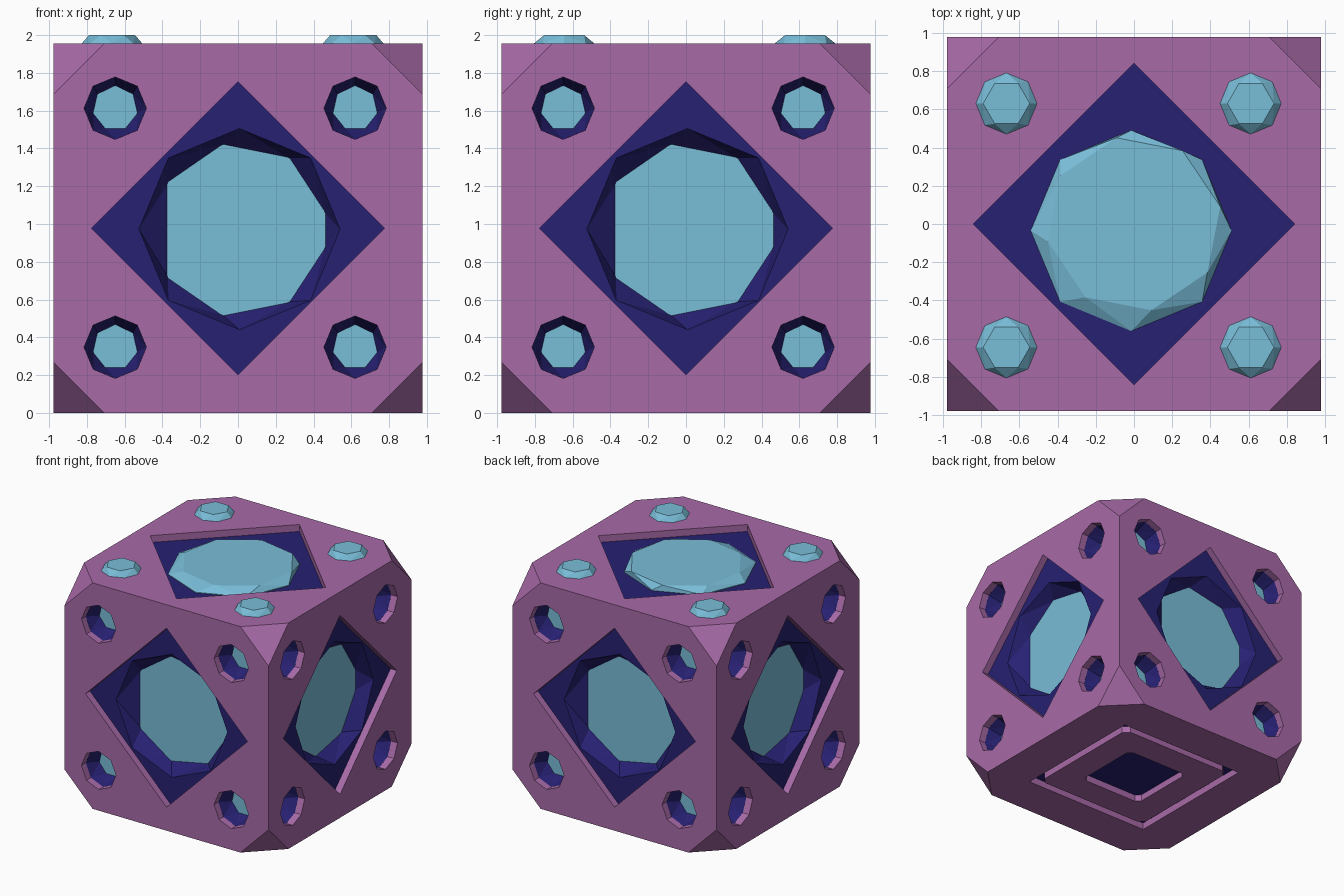
import bpy, bmesh
from math import pi, sin, cos
from mathutils import Matrix, Vector

if "Cube" in bpy.data.objects:
    bpy.data.objects.remove(bpy.data.objects["Cube"])

H, FLOOR, CORE = 0.978, 0.918, 0.80     # half sizes of shell, inner block, core
UP = Matrix.Translation((0, 0, H))


def material(name, rgb):
    m = bpy.data.materials.new(name)
    m.diffuse_color = (*rgb, 1)
    m.use_nodes = True
    m.node_tree.nodes["Principled BSDF"].inputs["Base Color"].default_value = m.diffuse_color
    return m


PURPLE = material("purple", (0.39, 0.145, 0.39))
NAVY = material("navy", (0.02, 0.015, 0.17))
SKY = material("sky_blue", (0.19, 0.51, 0.69))


def add_hulls(name, hulls, mat=None):
    """One object made of several convex pieces, each given as points."""
    bm = bmesh.new()
    for pts in hulls:
        part = bmesh.new()
        for p in pts:
            part.verts.new(p)
        res = bmesh.ops.convex_hull(part, input=part.verts)
        loose = [v for v in part.verts if not v.link_faces]
        bmesh.ops.delete(part, geom=loose, context='VERTS')
        bmesh.ops.dissolve_limit(part, angle_limit=0.005, verts=part.verts, edges=part.edges)
        bmesh.ops.recalc_face_normals(part, faces=part.faces)
        tmp = bpy.data.meshes.new("tmp")
        part.to_mesh(tmp)
        part.free()
        bm.from_mesh(tmp)
        bpy.data.meshes.remove(tmp)
    me = bpy.data.meshes.new(name)
    bm.to_mesh(me)
    bm.free()
    if mat:
        me.materials.append(mat)
    ob = bpy.data.objects.new(name, me)
    bpy.context.collection.objects.link(ob)
    return ob


def cut(ob, hulls):
    cutter = add_hulls("cutter", hulls)
    mod = ob.modifiers.new("cut", 'BOOLEAN')
    mod.operation, mod.solver, mod.object = 'DIFFERENCE', 'EXACT', cutter
    bpy.context.view_layer.objects.active = ob
    bpy.ops.object.modifier_apply(modifier=mod.name)
    bpy.data.objects.remove(cutter)


def ngon(n, r, u=0, v=0, turn=pi / 2):
    return [(u + r * cos(turn + 2 * pi * i / n), v + r * sin(turn + 2 * pi * i / n)) for i in range(n)]


def cut_square(h, c):
    return [p for s in (1, -1) for t in (1, -1) for p in ((s * h, t * (h - c)), (s * (h - c), t * h))]


def layers(frame, *levels):
    """Points for outlines (u, v) stacked at distances w on a face."""
    return [frame @ Vector((u, v, w)) for outline, w in levels for u, v in outline]


def block(h, c):
    """Cube with its eight corners cut off."""
    pts = []
    for x in (1, -1):
        for y in (1, -1):
            for z in (1, -1):
                for k in range(3):
                    p = [x * h, y * h, z * h]
                    p[k] *= (h - c) / h
                    pts.append(UP @ Vector(p))
    return pts


# Face frames: u right, v up, w outward
front = Matrix(((1, 0, 0, 0), (0, 0, -1, 0), (0, 1, 0, 0), (0, 0, 0, 1)))
sides = [UP @ Matrix.Rotation(i * pi / 2, 4, 'Z') @ front for i in range(4)]
top = UP
bottom = UP @ Matrix.Rotation(pi, 4, 'X')

spots = [(u, v) for u in (-0.65, 0.62) for v in (-0.63, 0.635)]
bowl_rim = ngon(8, 0.533, 0.008, -0.005)
bowl_base = [(-.08, .44), (.27, .37), (.46, .08), (.46, -.1), (.27, -.39), (-.08, -.46), (-.37, -.26), (-.37, .24)]

# Outer shell with square windows and round holes
windows, hollows = [], []
for f in sides:
    windows.append(layers(f, (ngon(4, 0.775), 0.88), (ngon(4, 0.775), 1.1)))
    hollows.append(layers(f, (bowl_rim, FLOOR + 0.001), (bowl_base, CORE - 0.005)))
    for u, v in spots:
        rim = ngon(8, 0.165, u, v)
        windows.append(layers(f, (rim, 0.88), (rim, 1.1)))
        hollows.append(layers(f, (rim, FLOOR + 0.001), (ngon(7, 0.118, u, v), CORE - 0.005)))
windows.append(layers(top, (ngon(4, 0.84), 0.88), (ngon(4, 0.84), 1.1)))
base_sq = ngon(4, 0.61 * 2 ** 0.5, turn=pi / 4)
windows.append(layers(bottom, (base_sq, 0.88), (base_sq, 1.1)))

shell = add_hulls("outer_shell", [block(H, 0.27)], PURPLE)
cut(shell, [block(FLOOR, 0.2)])
cut(shell, windows)

# Inner block with bowls, over a light core
inner = add_hulls("inner_block", [block(FLOOR, 0.2)], NAVY)
cut(inner, hollows)
add_hulls("core", [block(CORE, 0.05)], SKY)

# Raised square ring underneath
ring = add_hulls("bottom_ring", [layers(bottom, (cut_square(0.545, 0.05), FLOOR - 0.01),
                                        (cut_square(0.545, 0.05), H - 0.002))], PURPLE)
hole = cut_square(0.3, 0.04)
cut(ring, [layers(bottom, (hole, 0.8), (hole, 1.1))])

# Low dome and four knobs on top
add_hulls("top_dome", [layers(top, (ngon(8, 0.525, -0.015, -0.035), FLOOR - 0.01),
                              (ngon(8, 0.525, -0.015, -0.035), FLOOR + 0.005),
                              (ngon(8, 0.46, 0, 0, pi / 2 + 0.2), H - 0.008))], SKY)
knobs = []
for u in (-0.667, 0.61):
    for v in (-0.645, 0.63):
        knobs.append(layers(top, (ngon(8, 0.16, u, v), 0.95), (ngon(8, 0.16, u, v), H),
                            (ngon(6, 0.122, u, v, 0), 2 - H)))
add_hulls("top_knobs", knobs, SKY)
